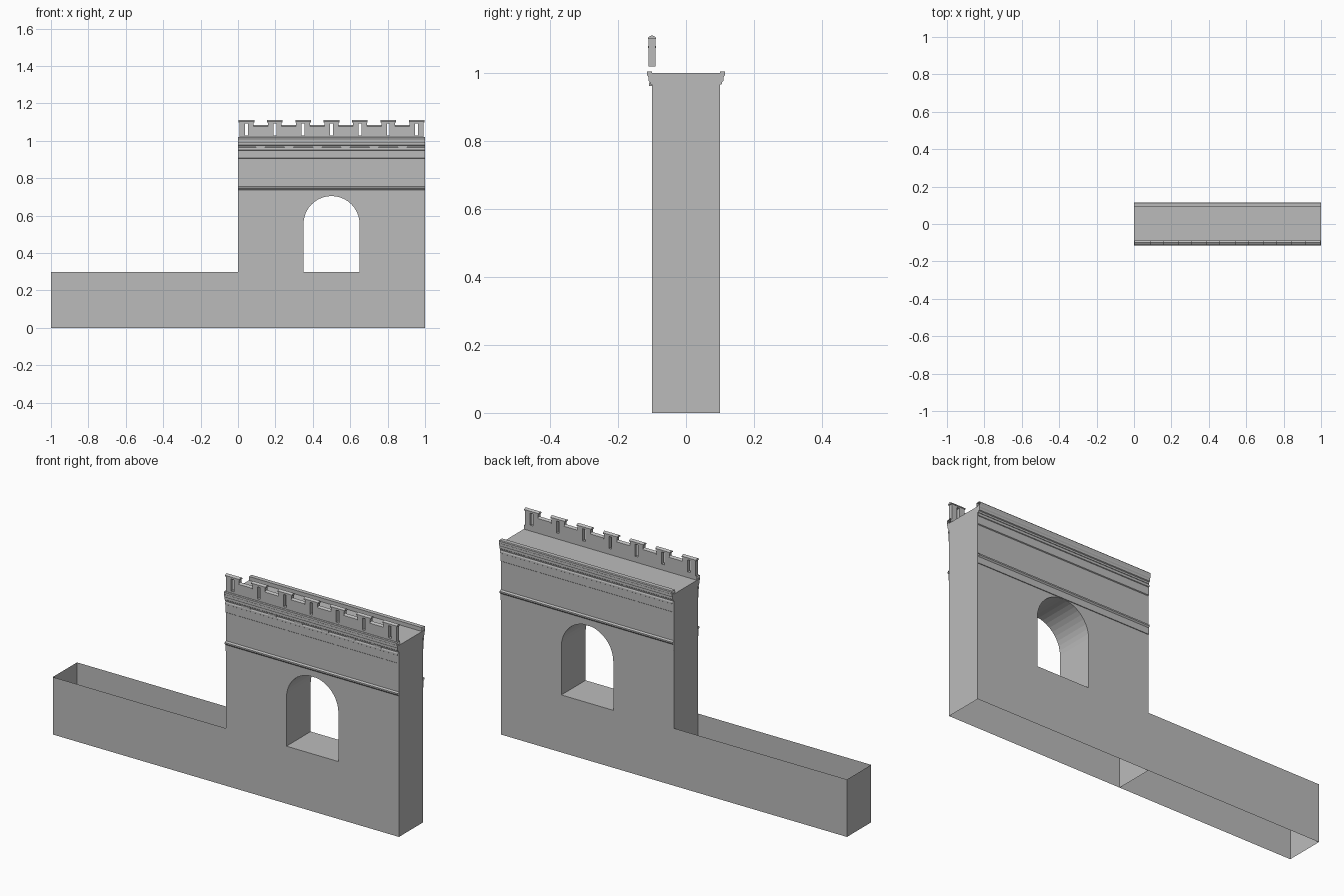
import bpy, bmesh, math

cube = bpy.data.objects.get("Cube")
if cube:
    bpy.data.objects.remove(cube)

stone = bpy.data.materials.new("grey_stone")
GREY = (0.5, 0.5, 0.5, 1)
stone.diffuse_color = GREY
stone.use_nodes = True
stone.node_tree.nodes["Principled BSDF"].inputs["Base Color"].default_value = GREY

HALF = 0.1     # half thickness of the wall
LOW = 0.3      # low wall height and window sill height


def finish(name, bm, recalc=False):
    bmesh.ops.remove_doubles(bm, verts=bm.verts, dist=0.0002)
    if recalc:
        bmesh.ops.recalc_face_normals(bm, faces=bm.faces)
    mesh = bpy.data.meshes.new(name)
    bm.to_mesh(mesh)
    bm.free()
    mesh.materials.append(stone)
    obj = bpy.data.objects.new(name, mesh)
    bpy.context.collection.objects.link(obj)
    return obj


def face(bm, points):
    return bm.faces.new([bm.verts.new(p) for p in points])


def box(bm, x0, x1, y0, y1, z0, z1):
    prism(bm, [(y0, z0), (y1, z0), (y1, z1), (y0, z1)], x0, x1)


def prism(bm, profile, x0, x1):
    """Closed y-z profile swept along x, with end caps."""
    sweep(bm, profile + profile[:1], x0, x1)
    face(bm, [(x1, y, z) for y, z in profile])
    face(bm, [(x0, y, z) for y, z in reversed(profile)])


def sweep(bm, profile, x0, x1):
    """Open y-z profile swept along x."""
    for (ya, za), (yb, zb) in zip(profile, profile[1:]):
        face(bm, [(x0, ya, za), (x1, ya, za), (x1, yb, zb), (x0, yb, zb)])


def cross_panel(bm, x, height, sign):
    """Panel across the wall thickness, facing sign * x."""
    a, b = -HALF * sign, HALF * sign
    face(bm, [(x, a, 0), (x, b, 0), (x, b, height), (x, a, height)])


# Low wall: hollow, open above and below
bm = bmesh.new()
for s in (-1, 1):
    quad = [(-1, s * HALF, 0), (0, s * HALF, 0), (0, s * HALF, LOW), (-1, s * HALF, LOW)]
    face(bm, quad[::-s])
cross_panel(bm, -1, LOW, -1)
finish("low_wall", bm)

# Tall wall with an arched opening
MID, RADIUS, SPRING, STEPS = 0.5, 0.15, 0.555, 10
arc = [(MID - RADIUS * math.cos(a), SPRING + RADIUS * math.sin(a))
       for a in (math.pi / 2 * i / STEPS for i in range(STEPS + 1))]
half_arch = [(MID, LOW), (MID - RADIUS, LOW)] + arc
outline = [(0, 0), (MID, 0)] + half_arch + [(MID, 1), (0, 1)]
bm = bmesh.new()
for y in (-HALF, HALF):
    for mirrored in (False, True):
        pts = [(1 - x if mirrored else x, y, z) for x, z in outline]
        face(bm, pts if (y < 0) != mirrored else pts[::-1])
for mirrored in (False, True):
    path = [(1 - x if mirrored else x, z) for x, z in half_arch]
    for (xa, za), (xb, zb) in zip(path, path[1:]):
        quad = [(xa, -HALF, za), (xb, -HALF, zb), (xb, HALF, zb), (xa, HALF, za)]
        face(bm, quad if mirrored else quad[::-1])
cross_panel(bm, 0, 1, -1)
cross_panel(bm, 1, 1, 1)
face(bm, [(0, -HALF, 1), (1, -HALF, 1), (1, HALF, 1), (0, HALF, 1)])
finish("tall_wall", bm)

# Mouldings on both faces, swept without end caps
string_course = [(0.1, 0.705), (0.104, 0.705), (0.104, 0.738), (0.11, 0.745),
                 (0.11, 0.752), (0.1, 0.757)]
frieze = [(0.1, 0.905), (0.104, 0.908), (0.104, 0.948), (0.107, 0.95),
          (0.107, 0.958), (0.104, 0.965), (0.1, 0.966)]
coping = [(0.113, 1.003), (0.115, 1.006), (0.115, 1.016), (0.112, 1.02),
          (0.09, 1.02), (0.09, 1.0)]
cornice = [(0.1, 0.966), (0.105, 0.966), (0.107, 0.974), (0.111, 0.977),
           (0.111, 0.988), (0.114, 0.993), (0.114, 1.004), (0.1, 1.004)]
for side, s in (("front", -1), ("back", 1)):
    for name, profile in (("string_course", string_course), ("frieze", frieze),
                          ("parapet_coping", coping)):
        bm = bmesh.new()
        pts = [(s * y, z) for y, z in profile]
        sweep(bm, pts[::-s] if s > 0 else pts[::-1], 0, 1)
        finish(f"{side}_{name}", bm)
    bm = bmesh.new()
    prism(bm, [(s * y, z) for y, z in cornice], 0, 1)
    finish(f"{side}_cornice", bm, True)

# Battlement: merlons with arrow slits, joined by low infill walls
Y0, Y1, BASE = -0.11, -0.09, 1.018
COUNT, FIRST, W, SLIT = 7, 0.045, 0.037, 0.008
centres = [FIRST + i * (1 - 2 * FIRST) / (COUNT - 1) for i in range(COUNT)]


def ridge_cap(bm, x0, x1, z):
    mid = (Y0 + Y1) / 2
    prism(bm, [(Y0 - 0.002, z), (Y1 + 0.002, z), (Y1 + 0.002, z + 0.005),
               (mid, z + 0.012), (Y0 - 0.002, z + 0.005)], x0, x1)


for i, c in enumerate(centres):
    bm = bmesh.new()
    for s in (-1, 1):
        xa, xb = sorted((c + s * SLIT, c + s * W))
        box(bm, xa, xb, Y0, Y1, BASE, 1.099)
    box(bm, c - SLIT, c + SLIT, Y0, Y1, BASE, 1.03)
    box(bm, c - SLIT, c + SLIT, Y0, Y1, 1.093, 1.099)
    ridge_cap(bm, c - W - 0.005, c + W + 0.005, 1.099)
    finish(f"merlon_{i + 1}", bm, True)

for i, (a, b) in enumerate(zip(centres, centres[1:])):
    bm = bmesh.new()
    box(bm, a + W, b - W, Y0, Y1, BASE, 1.073)
    ridge_cap(bm, a + W, b - W, 1.073)
    finish(f"crenel_wall_{i + 1}", bm, True)

# Small brackets under the front cornice, between merlons
bm = bmesh.new()
for a, b in zip(centres, centres[1:]):
    m = (a + b) / 2
    box(bm, m - 0.024, m + 0.024, -0.109, -0.1, 0.961, 0.972)
finish("cornice_brackets", bm, True)
